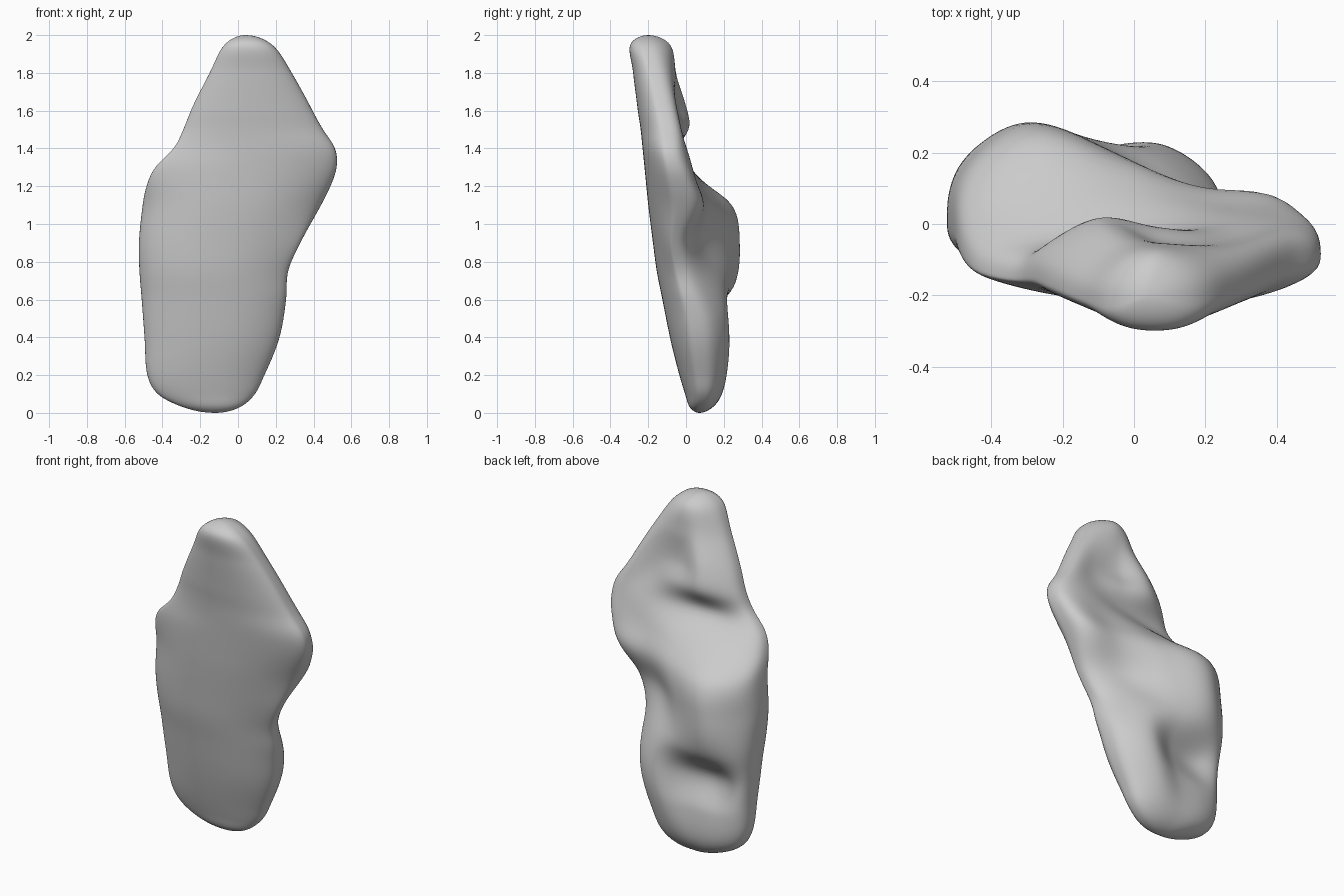
import bpy, bmesh, math

if "Cube" in bpy.data.objects:
    bpy.data.objects.remove(bpy.data.objects["Cube"])

# Height rows: z, left x, right x, front y
OUTLINE = [
    (0.00, -0.12, -0.12, 0.07), (0.03, -0.29, 0.01, 0.02), (0.10, -0.425, 0.09, -0.005),
    (0.20, -0.48, 0.14, -0.035), (0.40, -0.495, 0.22, -0.085), (0.60, -0.51, 0.255, -0.125),
    (0.75, -0.522, 0.265, -0.155), (0.90, -0.525, 0.33, -0.175), (1.10, -0.505, 0.44, -0.20),
    (1.20, -0.485, 0.49, -0.21), (1.30, -0.44, 0.523, -0.22), (1.40, -0.34, 0.515, -0.23),
    (1.50, -0.29, 0.45, -0.24), (1.60, -0.25, 0.395, -0.255), (1.80, -0.15, 0.285, -0.28),
    (1.95, -0.07, 0.18, -0.295), (2.00, 0.04, 0.04, -0.20)]

# Back relief: z, then back y at five stations from left edge to right edge
RELIEF = [
    (0.00, 0.07, 0.07, 0.07, 0.07, 0.07), (0.10, 0.18, 0.19, 0.19, 0.19, 0.18),
    (0.30, 0.22, 0.20, 0.20, 0.235, 0.21), (0.50, 0.24, 0.14, 0.16, 0.235, 0.20),
    (0.68, 0.27, 0.27, 0.24, 0.20, 0.12), (0.90, 0.25, 0.30, 0.22, 0.09, 0.05),
    (1.10, 0.24, 0.26, 0.18, 0.11, 0.15), (1.23, 0.07, 0.09, 0.08, 0.06, 0.11),
    (1.37, -0.04, -0.05, -0.02, 0.02, 0.05), (1.51, -0.02, 0.025, -0.01, -0.03, 0.03),
    (1.62, -0.04, 0.01, -0.05, -0.05, 0.00), (1.80, -0.10, -0.055, -0.055, -0.06, -0.06),
    (1.95, -0.13, -0.10, -0.085, -0.10, -0.12), (2.00, -0.20, -0.20, -0.20, -0.20, -0.20)]


def smooth(keys, vals, k):
    """Cubic Hermite interpolation through uneven keys."""
    n = len(keys)
    i = max(j for j in range(n - 1) if keys[j] <= k + 1e-9)

    def slope(j):
        a, b = max(j - 1, 0), min(j + 1, n - 1)
        return (vals[b] - vals[a]) / (keys[b] - keys[a])

    h = keys[i + 1] - keys[i]
    t = (k - keys[i]) / h
    return ((2*t**3 - 3*t**2 + 1) * vals[i] + (t**3 - 2*t**2 + t) * h * slope(i)
            + (3*t**2 - 2*t**3) * vals[i + 1] + (t**3 - t**2) * h * slope(i + 1))


def angle(z):
    return math.acos(max(-1, min(1, 1 - z)))


def columns(table):
    cols = list(zip(*table))
    return [angle(z) for z in cols[0]], cols[1:]


out_keys, out_cols = columns(OUTLINE)
rel_keys, rel_cols = columns(RELIEF)
STATIONS = [-1, -0.5, 0, 0.5, 1]
RINGS, SEGS = 120, 128
ROUND = 2.8  # squareness of each section

# Stone slab: lofted horizontal sections, nearly flat front and hollowed back
bm = bmesh.new()
rings = []
for r in range(1, RINGS):
    k = math.pi * r / RINGS
    left, right, front = (smooth(out_keys, c, k) for c in out_cols)
    relief = [smooth(rel_keys, c, k) for c in rel_cols]
    mid_l = 0.58 * front + 0.42 * relief[0]
    mid_r = 0.52 * front + 0.48 * relief[-1]
    ring = []
    for s in range(SEGS):
        t = 2 * math.pi * s / SEGS
        u = math.cos(t)
        bulge = max(0, 1 - abs(u) ** ROUND) ** (1 / ROUND)
        edge = mid_l + (mid_r - mid_l) * (u + 1) / 2
        belly = front + 0.05 * math.sin(k) * u * u
        face = smooth(STATIONS, relief, u) if math.sin(t) > 0 else belly
        ring.append(bm.verts.new(((left + right) / 2 + u * (right - left) / 2,
                                  edge + bulge * (face - edge), 1 - math.cos(k))))
    rings.append(ring)
for a, b in zip(rings, rings[1:]):
    for s in range(SEGS):
        q = (s + 1) % SEGS
        bm.faces.new((a[s], a[q], b[q], b[s]))

# Close both rounded tips
for ring, tip in ((rings[0], (-0.12, 0.07, 0)), (rings[-1], (0.04, -0.20, 2))):
    v = bm.verts.new(tip)
    for s in range(SEGS):
        bm.faces.new((ring[s], ring[(s + 1) % SEGS], v))
bmesh.ops.recalc_face_normals(bm, faces=bm.faces)
for f in bm.faces:
    f.smooth = True

mesh = bpy.data.meshes.new("stone_slab")
bm.to_mesh(mesh)
bm.free()
stone = bpy.data.objects.new("stone_slab", mesh)
bpy.context.collection.objects.link(stone)

# Soften the relief
soften = stone.modifiers.new("soften", 'SMOOTH')
soften.factor = 0.5
soften.iterations = 5
